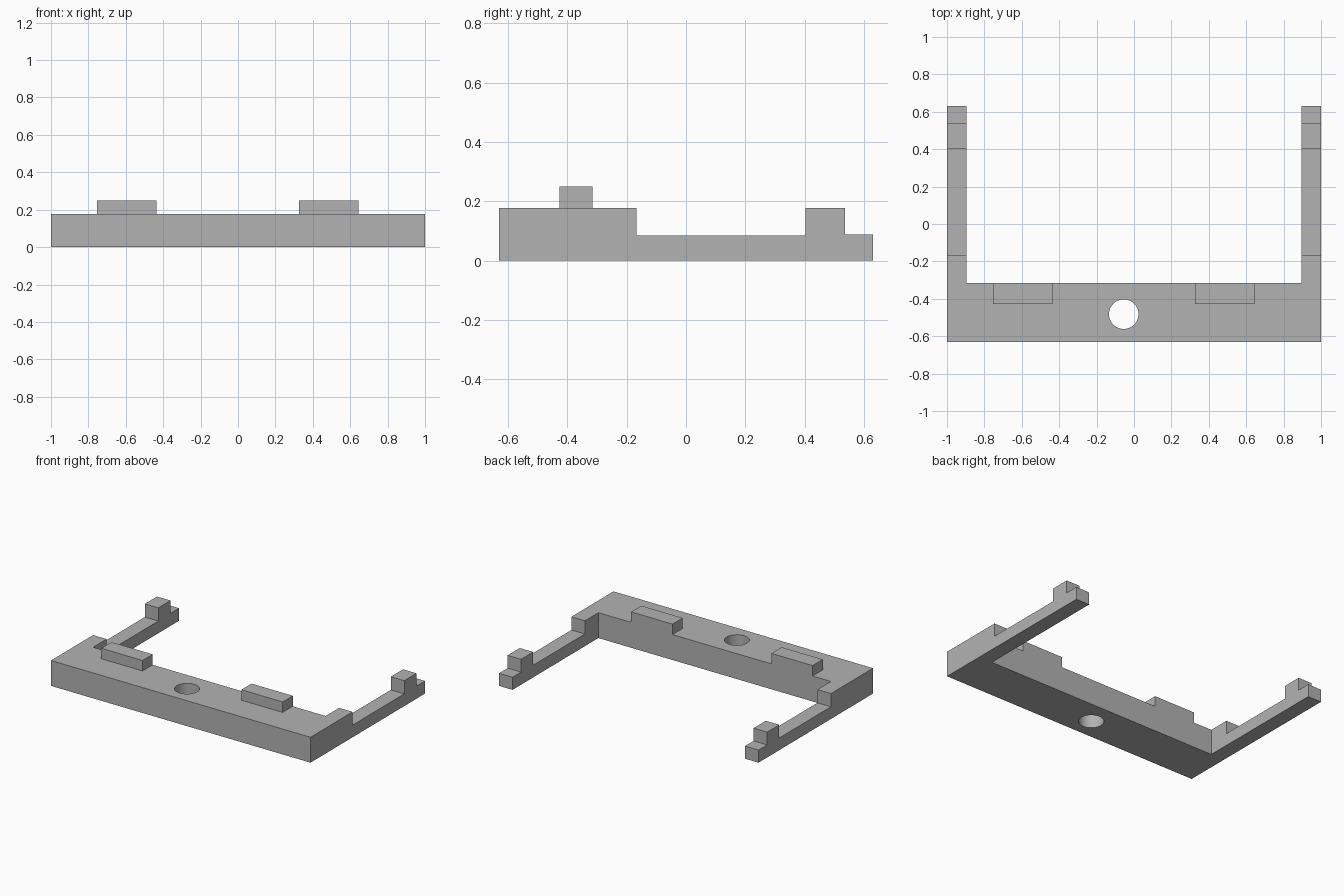
import bpy
import bmesh
from mathutils import Matrix

cube = bpy.data.objects.get("Cube")
if cube:
    bpy.data.objects.remove(cube, do_unlink=True)

# Single grey material
grey = bpy.data.materials.new("plain grey")
grey.use_nodes = True
color = (0.45, 0.45, 0.45, 1)
grey.diffuse_color = color
grey.node_tree.nodes["Principled BSDF"].inputs["Base Color"].default_value = color

FRONT, BAR_BACK, BACK = -0.63, -0.315, 0.63
TOP = 0.177
ARM_INNER = 0.896


def finish(name, bm):
    bmesh.ops.recalc_face_normals(bm, faces=bm.faces)
    mesh = bpy.data.meshes.new(name)
    bm.to_mesh(mesh)
    bm.free()
    mesh.materials.append(grey)
    obj = bpy.data.objects.new(name, mesh)
    bpy.context.collection.objects.link(obj)
    return obj


def prism(name, points, offset):
    """Extrude a flat outline along the offset vector."""
    bm = bmesh.new()
    face = bm.faces.new([bm.verts.new(p) for p in points])
    moved = bmesh.ops.extrude_face_region(bm, geom=[face])["geom"]
    verts = [v for v in moved if isinstance(v, bmesh.types.BMVert)]
    bmesh.ops.translate(bm, verts=verts, vec=offset)
    return finish(name, bm)


def apply_boolean(target, other, operation):
    mod = target.modifiers.new("join", 'BOOLEAN')
    mod.operation = operation
    mod.solver = 'EXACT'
    mod.object = other
    bpy.context.view_layer.objects.active = target
    bpy.ops.object.modifier_apply(modifier=mod.name)
    bpy.data.objects.remove(other, do_unlink=True)


# U-shaped base: bar and two arms in one outline
outline = [(-1, FRONT), (1, FRONT), (1, BACK), (ARM_INNER, BACK),
           (ARM_INNER, BAR_BACK), (-ARM_INNER, BAR_BACK),
           (-ARM_INNER, BACK), (-1, BACK)]
frame = prism("bracket_frame", [(x, y, 0) for x, y in outline], (0, 0, TOP))

# Steps cut from the arm tops: long recess and low end lip
for y0, y1, z in ((-0.167, 0.402, 0.085), (0.536, 0.8, 0.088)):
    cutter = prism("arm_step_cutter",
                   [(-2, y0, z), (-2, y1, z), (-2, y1, 1), (-2, y0, 1)], (4, 0, 0))
    apply_boolean(frame, cutter, 'DIFFERENCE')

# Round through hole in the bar
bm = bmesh.new()
bmesh.ops.create_cone(bm, cap_ends=True, segments=48, radius1=0.079, radius2=0.079,
                      depth=1, matrix=Matrix.Translation((-0.055, -0.482, 0)))
apply_boolean(frame, finish("hole_cutter", bm), 'DIFFERENCE')

# Raised tabs flush with the back of the bar
for x0, x1 in ((-0.755, -0.437), (0.325, 0.643)):
    tab = prism("raised_tab", [(x0, -0.427, 0.1), (x1, -0.427, 0.1),
                               (x1, BAR_BACK, 0.1), (x0, BAR_BACK, 0.1)], (0, 0, 0.15))
    apply_boolean(frame, tab, 'UNION')

# Smooth hole wall, sharp edges elsewhere
bpy.ops.object.select_all(action='DESELECT')
frame.select_set(True)
bpy.context.view_layer.objects.active = frame
bpy.ops.object.shade_smooth_by_angle()
